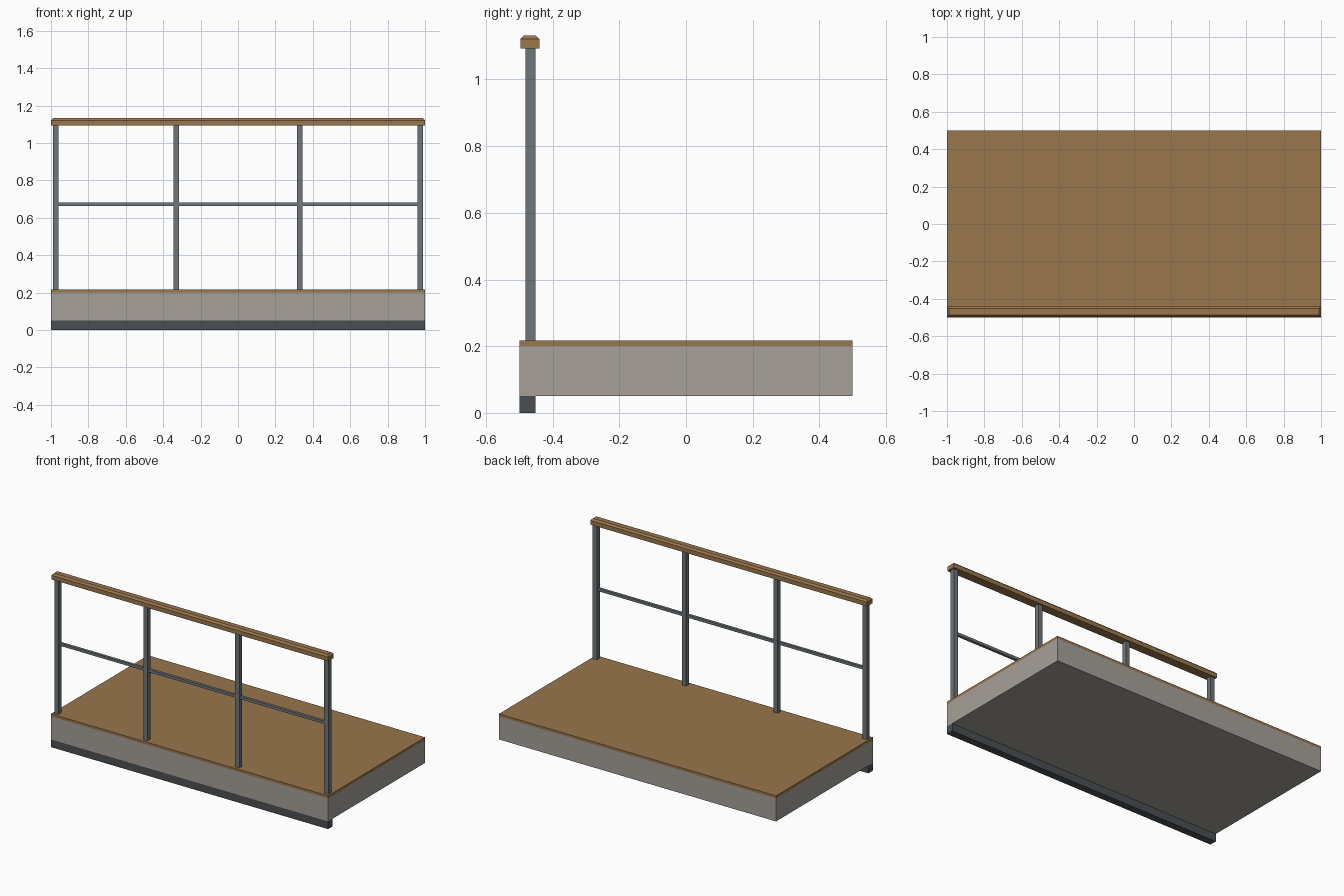
import bpy, bmesh

if "Cube" in bpy.data.objects:
    bpy.data.objects.remove(bpy.data.objects["Cube"])


def material(name, rgb):
    m = bpy.data.materials.new(name)
    m.diffuse_color = (*rgb, 1)
    m.use_nodes = True
    m.node_tree.nodes["Principled BSDF"].inputs["Base Color"].default_value = m.diffuse_color
    return m


wood = material("wood", (0.32, 0.18, 0.073))
concrete = material("concrete", (0.38, 0.355, 0.318))
steel = material("steel", (0.158, 0.18, 0.193))
dark_steel = material("dark_steel", (0.07, 0.078, 0.085))


def box(name, mat, x, y, z, top_chamfer=0):
    """Box from (min, max) ranges, optionally chamfered around its top."""
    bm = bmesh.new()
    bmesh.ops.create_cube(bm, size=1)
    for v in bm.verts:
        v.co = [r[0] if c < 0 else r[1] for c, r in zip(v.co, (x, y, z))]
    if top_chamfer:
        edges = [e for e in bm.edges if all(v.co.z > z[1] - 1e-5 for v in e.verts)]
        bmesh.ops.bevel(bm, geom=edges, offset=top_chamfer, segments=1, affect='EDGES')
    mesh = bpy.data.meshes.new(name)
    bm.to_mesh(mesh)
    bm.free()
    mesh.materials.append(mat)
    ob = bpy.data.objects.new(name, mesh)
    bpy.context.collection.objects.link(ob)
    return ob


# Floor: slab, boards on top, support beam below the front edge
box("floor_slab", concrete, (-1, 1), (-0.5, 0.5), (0.05, 0.2))
box("floor_boards", wood, (-1, 1), (-0.5, 0.5), (0.2, 0.217))
box("front_beam", dark_steel, (-1, 1), (-0.5, -0.452), (0, 0.05))

# Railing posts
for i, x in enumerate((-0.974, -0.331, 0.331, 0.974)):
    box(f"railing_post_{i + 1}", steel, (x - 0.015, x + 0.015), (-0.481, -0.451), (0.217, 1.093))

# Middle bar between the posts, and the chamfered handrail
box("middle_bar", steel, (-0.96, 0.96), (-0.475, -0.457), (0.664, 0.682))
box("handrail", wood, (-0.999, 0.999), (-0.497, -0.44), (1.093, 1.132), 0.011)
